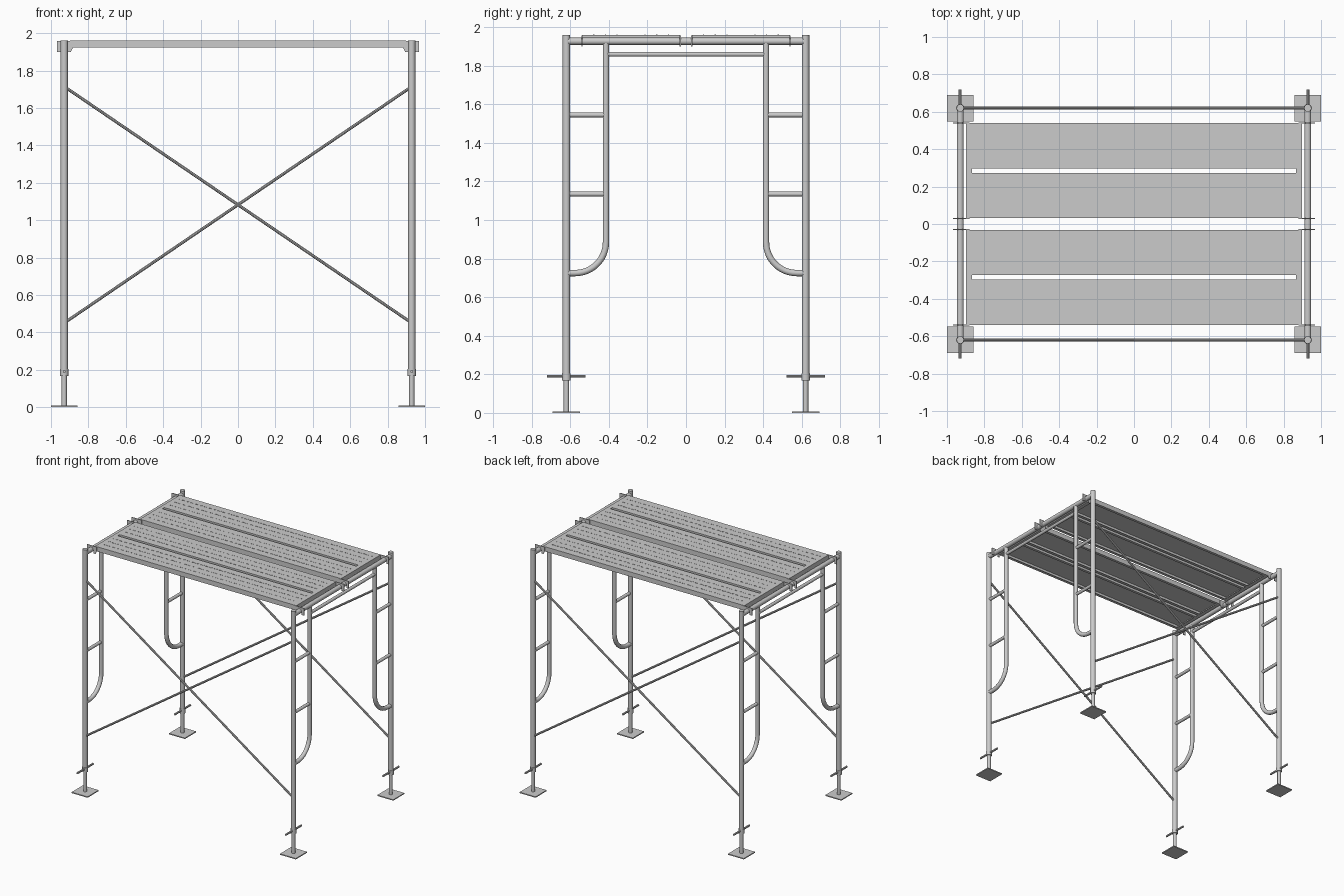
import bpy, bmesh
from math import sin, cos, pi
from mathutils import Vector

if "Cube" in bpy.data.objects:
    bpy.data.objects.remove(bpy.data.objects["Cube"])

PX, PY = 0.929, 0.62      # post centre
BAR_Z = 1.927             # top bar height


def tube(name, pts, r, res=6):
    """Round capped tube along a polyline."""
    cu = bpy.data.curves.new(name, 'CURVE')
    cu.dimensions = '3D'
    cu.bevel_depth, cu.bevel_resolution, cu.use_fill_caps = r, res, True
    sp = cu.splines.new('POLY')
    sp.points.add(len(pts) - 1)
    for p, co in zip(sp.points, pts):
        p.co = (*co, 1)
    ob = bpy.data.objects.new(name, cu)
    bpy.context.collection.objects.link(ob)
    bpy.ops.object.select_all(action='DESELECT')
    ob.select_set(True)
    bpy.context.view_layer.objects.active = ob
    bpy.ops.object.convert(target='MESH')
    bpy.ops.object.shade_smooth_by_angle()
    return bpy.context.object


def prism(name, loop, offset):
    """Closed outline swept by an offset vector."""
    bm = bmesh.new()
    f = bm.faces.new([bm.verts.new(p) for p in loop])
    ext = bmesh.ops.extrude_face_region(bm, geom=[f], use_keep_orig=True)
    vs = [g for g in ext['geom'] if isinstance(g, bmesh.types.BMVert)]
    bmesh.ops.translate(bm, verts=vs, vec=Vector(offset))
    bmesh.ops.recalc_face_normals(bm, faces=bm.faces)
    me = bpy.data.meshes.new(name)
    bm.to_mesh(me)
    bm.free()
    ob = bpy.data.objects.new(name, me)
    bpy.context.collection.objects.link(ob)
    return ob


def box(name, x0, x1, y0, y1, z0, z1):
    return prism(name, [(x0, y0, z0), (x1, y0, z0), (x1, y1, z0), (x0, y1, z0)],
                 (0, 0, z1 - z0))


# End frames with adjustable feet
for sx in (-1, 1):
    x = sx * PX
    for sy in (-1, 1):
        y = sy * PY
        box("base_plate", x - 0.071, x + 0.071, y - 0.071, y + 0.071, 0, 0.008)
        tube("jack_screw", [(x, y, 0.004), (x, y, 0.3)], 0.014)
        tube("jack_nut", [(x, y, 0.168), (x, y, 0.205)], 0.022)
        tube("jack_handle", [(x, y - 0.1, 0.19), (x, y + 0.1, 0.19)], 0.008, 3)
        tube("post", [(x, y, 0.175), (x, y, 1.96)], 0.0195)

        # Inner leg curving outward into the post
        iy, r = 0.415, 0.16
        pts = [(x, sy * iy, BAR_Z)]
        for i in range(13):
            a = pi / 2 * i / 12
            pts.append((x, sy * (iy + r - r * cos(a)), 0.885 - r * sin(a)))
        pts.append((x, y, 0.725))
        tube("inner_leg", pts, 0.0165)
        for z in (1.135, 1.545):
            tube("rung", [(x, sy * iy, z), (x, y, z)], 0.0125)
    tube("top_bar", [(x, -PY, BAR_Z), (x, PY, BAR_Z)], 0.0185)
    tube("lower_bar", [(x, -0.415, 1.86), (x, 0.415, 1.86)], 0.0125)

# Crossed braces on front and back
for sy in (-1, 1):
    for s in (-1, 1):
        tube("cross_brace", [(-s * 0.918, sy * PY, 0.458), (s * 0.918, sy * PY, 1.707)],
             0.0085, 3)

# Planks: two C-section halves separated by a slot, closed by end channels
L, TOP, BOT, T, LIP = 0.897, 1.96, 1.922, 0.004, 0.022
for sy in (-1, 1):
    c = sy * 0.285
    for a, b in ((c - 0.254, c - 0.012), (c + 0.012, c + 0.254)):
        section = [(a, TOP), (b, TOP), (b, BOT), (b - LIP, BOT), (b - LIP, BOT + T),
                   (b - T, BOT + T), (b - T, TOP - T), (a + T, TOP - T),
                   (a + T, BOT + T), (a + LIP, BOT + T), (a + LIP, BOT), (a, BOT)]
        prism("plank_panel", [(-L, y, z) for y, z in section], (2 * L, 0, 0))
        # Rows of raised grip studs
        for f in (0.25, 0.5, 0.75):
            y = a + (b - a) * f
            stud = box("grip_studs", -0.862, -0.848, y - 0.003, y + 0.003,
                       TOP - 0.001, TOP + 0.0015)
            m = stud.modifiers.new("row", 'ARRAY')
            m.count, m.use_relative_offset, m.use_constant_offset = 72, False, True
            m.constant_offset_displace = (0.0241, 0, 0)
    for sx in (-1, 1):
        e = sorted((sx * L, sx * (L - T)))
        box("plank_end", *e, c - 0.253, c + 0.253, BOT, TOP - 0.001)
        e = sorted((sx * L, sx * (L - 0.032)))
        box("plank_end_lip", *e, c - 0.252, c + 0.252, BOT, BOT + T)
        box("plank_slot_end", *e, c - 0.013, c + 0.013, TOP - T, TOP)

        # Hooks straddling the top bar
        arch = [(PX + 0.0185 * cos(pi * i / 8), BAR_Z + 0.0185 * sin(pi * i / 8))
                for i in range(9)]
        hook = [(0.967, 1.90), (0.967, 1.958), (0.88, 1.958), (0.88, 1.925), (0.894, 1.90),
                (PX - 0.0185, 1.90)] + arch[::-1] + [(PX + 0.0185, 1.90)]
        for s in (-1, 1):
            prism("plank_hook", [(sx * p, c + s * 0.255 - 0.003, z) for p, z in hook],
                  (0, 0.006, 0))
